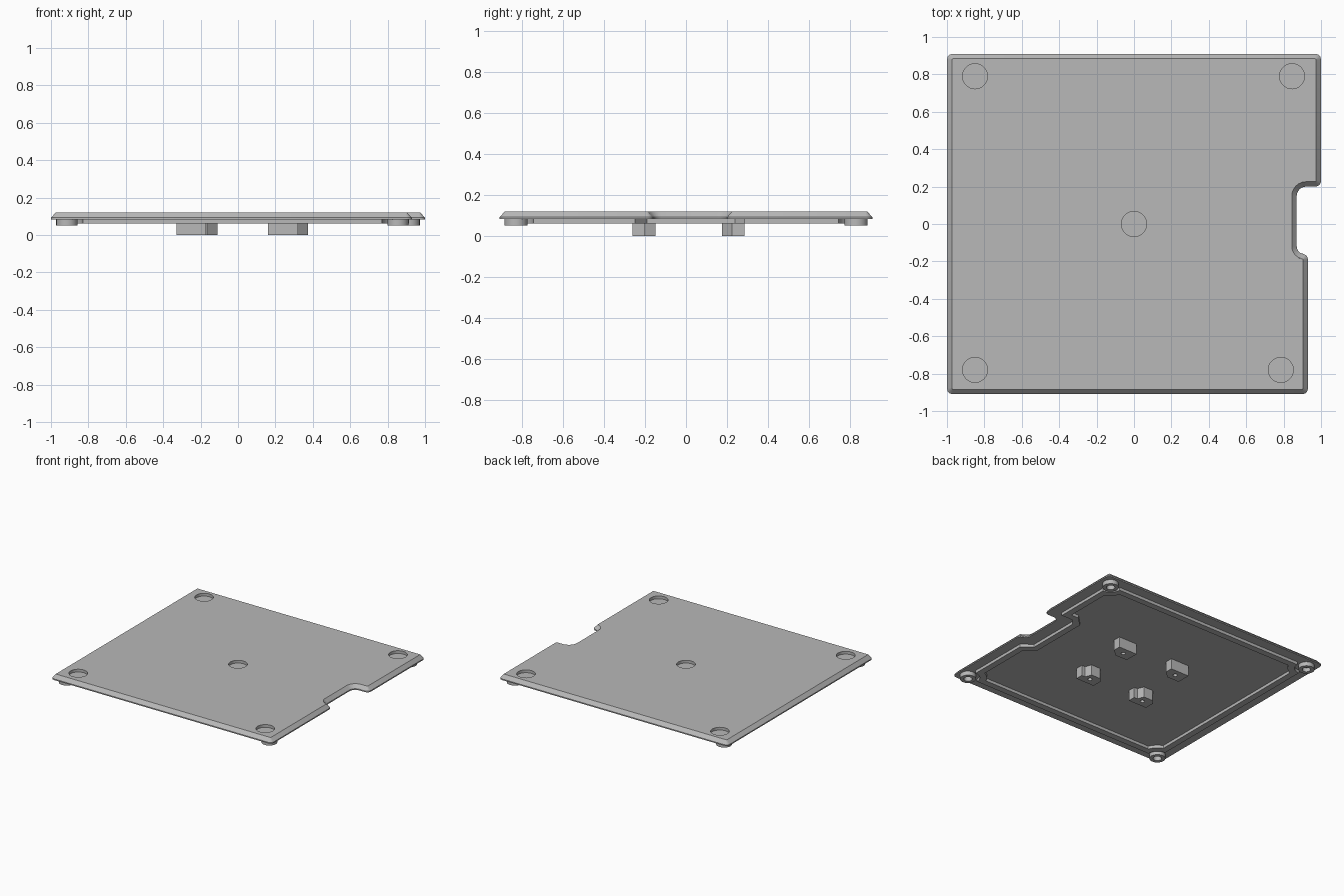
import bpy, bmesh, math
from mathutils import Vector

if "Cube" in bpy.data.objects:
    bpy.data.objects.remove(bpy.data.objects["Cube"], do_unlink=True)

grey = bpy.data.materials.new("plain grey")
grey.use_nodes = True
grey.diffuse_color = (0.48, 0.48, 0.48, 1)
grey.node_tree.nodes["Principled BSDF"].inputs["Base Color"].default_value = (0.48, 0.48, 0.48, 1)

TOP, FLOOR, RIDGE, FOOT = 0.12, 0.083, 0.06, 0.05


def arc(cx, cy, r, a0, a1, n=8):
    """Points on an arc, angles in degrees."""
    angles = [math.radians(a0 + (a1 - a0) * i / n) for i in range(n + 1)]
    return [(cx + r * math.cos(a), cy + r * math.sin(a)) for a in angles]


def circle(cx, cy, r, n=40):
    return arc(cx, cy, r, 0, 360, n)[:-1]


def inset(points, d):
    """Mitred inward offset of a counter-clockwise outline."""
    result = []
    for i, p in enumerate(points):
        p = Vector(p)
        a = (p - Vector(points[i - 1])).normalized()
        b = (Vector(points[(i + 1) % len(points)]) - p).normalized()
        na, nb = Vector((-a.y, a.x)), Vector((-b.y, b.x))
        result.append(tuple(p + (na + nb) * d / (1 + na.dot(nb))))
    return result


def loft(name, levels, ring=False):
    """Join outlines given as (points, z); cap the ends or close into a ring."""
    bm = bmesh.new()
    loops = [[bm.verts.new((x, y, z)) for x, y in pts] for pts, z in levels]
    pairs = list(zip(loops, loops[1:]))
    if ring:
        pairs.append((loops[-1], loops[0]))
    else:
        bm.faces.new(loops[0])
        bm.faces.new(loops[-1])
    for low, high in pairs:
        for i in range(len(low)):
            j = (i + 1) % len(low)
            bm.faces.new((low[i], low[j], high[j], high[i]))
    bmesh.ops.recalc_face_normals(bm, faces=bm.faces)
    mesh = bpy.data.meshes.new(name)
    bm.to_mesh(mesh)
    bm.free()
    mesh.materials.append(grey)
    obj = bpy.data.objects.new(name, mesh)
    bpy.context.collection.objects.link(obj)
    return obj


def tube(name, outer, inner, z0, z1):
    return loft(name, [(outer, z1), (outer, z0), (inner, z0), (inner, z1)], True)


def cut(target, points, z0, z1):
    """Sink a pocket into the target."""
    cutter = loft("cutter", [(points, z0), (points, z1)])
    cutter.hide_render = True
    mod = target.modifiers.new("pocket", 'BOOLEAN')
    mod.operation, mod.solver, mod.object = 'DIFFERENCE', 'EXACT', cutter
    bpy.context.view_layer.objects.active = target
    bpy.ops.object.modifier_apply(modifier=mod.name)
    bpy.data.objects.remove(cutter, do_unlink=True)


# Plate with a stepped cut-out on the +x edge and a bevelled upper rim
c = 0.03
outline = (
    arc(-1 + c, -0.91 + c, c, 180, 270, 3)
    + arc(0.93 - c, -0.91 + c, c, 270, 360, 3)
    + arc(0.9, -0.19, c, 0, 90, 4)
    + arc(0.91, -0.12, 0.04, 270, 180, 6)
    + arc(0.92, 0.15, 0.05, 180, 90, 6)
    + arc(1 - c, 0.2 + c, c, 270, 360, 4)
    + arc(1 - c, 0.91 - c, c, 0, 90, 3)
    + arc(-1 + c, 0.91 - c, c, 90, 180, 3)
)
plate = loft("plate", [(outline, FLOOR), (outline, 0.092), (inset(outline, 0.026), TOP)])

# Round pockets in the upper face
for x, y in [(-0.85, 0.79), (0.845, 0.79), (-0.85, -0.78), (0.785, -0.78), (0, 0)]:
    cut(plate, circle(x, y, 0.067), TOP - 0.022, TOP + 0.05)

# Locating ridge underneath, scooped around the corner feet
feet = [(-0.915, -0.83), (0.855, -0.83), (0.915, 0.83), (-0.915, 0.83)]
scoops = [arc(x, y, 0.085, a, a - 90)
          for (x, y), a in zip(feet, (90, 180, 270, 360))]
ridge_path = (scoops[0] + scoops[1]
              + [(0.855, -0.25), (0.775, -0.19), (0.775, 0.24), (0.82, 0.285), (0.915, 0.285)]
              + scoops[2] + scoops[3])
tube("underside_ridge", ridge_path, inset(ridge_path, 0.05), RIDGE, FLOOR + 0.002)

# Hollow corner feet
for x, y in feet:
    tube("corner_foot", circle(x, y, 0.057), circle(x, y, 0.03), FOOT, FLOOR + 0.002)

# Mounting blocks: stepped pair at the front, corner-cut pair at the back
for x in (-0.33, 0.16):
    block = loft("front_mount_block", [([
        (x, -0.26), (x + 0.16, -0.26), (x + 0.16, -0.2), (x + 0.13, -0.2),
        (x + 0.11, -0.15), (x + 0.03, -0.15), (x, -0.18)], z)
        for z in (0, FLOOR + 0.002)])
    cut(block, circle(x + 0.08, -0.205, 0.016, 20), -0.05, 0.05)
for x in (-0.11, 0.375):
    block = loft("back_mount_block", [([
        (x - 0.16, 0.175), (x - 0.055, 0.175), (x, 0.225), (x, 0.285),
        (x - 0.16, 0.285)], z) for z in (0, FLOOR + 0.002)])
    cut(block, circle(x - 0.08, 0.232, 0.016, 20), -0.05, 0.05)

# Smooth round walls, crisp edges
for obj in bpy.context.collection.objects:
    obj.select_set(obj.type == 'MESH')
bpy.context.view_layer.objects.active = plate
bpy.ops.object.shade_smooth_by_angle(angle=math.radians(32))
